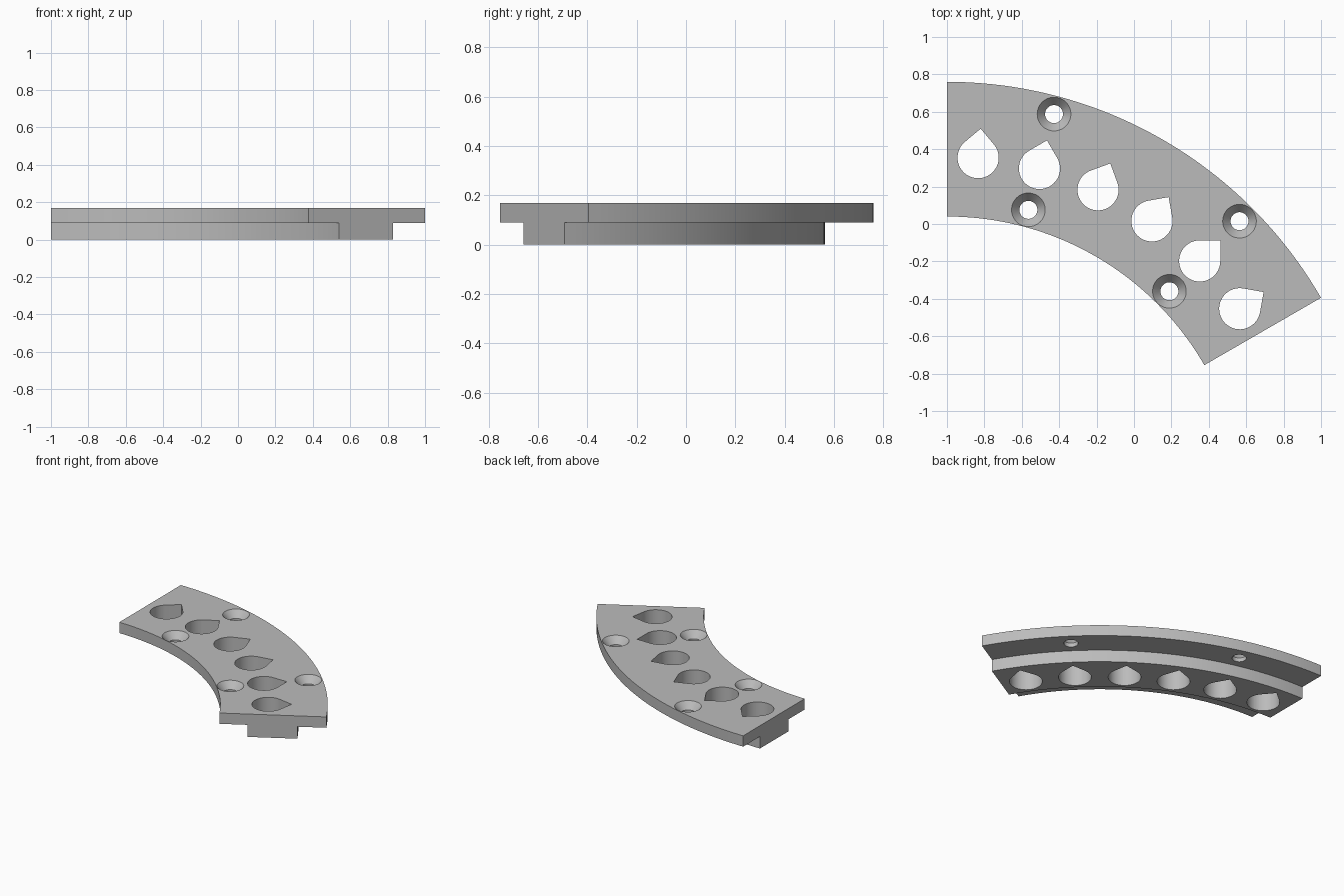
import bpy
import bmesh
from math import sin, cos, pi, radians
from mathutils import Vector

cube = bpy.data.objects.get("Cube")
if cube:
    bpy.data.objects.remove(cube, do_unlink=True)

CENTRE = Vector((-1.0, -1.549, 0.0))   # centre of the ring
TOP, LEDGE = 0.169, 0.089
R_IN, R_OUT = 1.589, 2.309             # upper plate
RIB_IN, RIB_OUT = 1.778, 2.113         # lower rib
SEGMENTS = 48


def polar(radius, degrees, z=0.0):
    a = radians(degrees)
    return CENTRE + Vector((radius * cos(a), radius * sin(a), z))


def loft(name, rings, material=None):
    """Skin a list of closed point rings and cap both ends."""
    bm = bmesh.new()
    loops = [[bm.verts.new(p) for p in ring] for ring in rings]
    n = len(rings[0])
    for a, b in zip(loops, loops[1:]):
        for i in range(n):
            j = (i + 1) % n
            bm.faces.new((a[i], a[j], b[j], b[i]))
    bm.faces.new(loops[0])
    bm.faces.new(loops[-1])
    bmesh.ops.recalc_face_normals(bm, faces=bm.faces)
    mesh = bpy.data.meshes.new(name)
    bm.to_mesh(mesh)
    bm.free()
    if material:
        mesh.materials.append(material)
    obj = bpy.data.objects.new(name, mesh)
    bpy.context.collection.objects.link(obj)
    return obj


def circle(centre, radius, z, count=48):
    return [centre + Vector((radius * cos(t), radius * sin(t), z))
            for t in (2 * pi * i / count for i in range(count))]


def teardrop(centre, radius, heading, z, count=42):
    """Round hole whose two tangents meet in a right-angled tip."""
    points = [centre + Vector((radius * 2 ** 0.5 * cos(heading),
                               radius * 2 ** 0.5 * sin(heading), z))]
    for i in range(count + 1):
        t = heading + pi / 4 + 1.5 * pi * i / count
        points.append(centre + Vector((radius * cos(t), radius * sin(t), z)))
    return points


grey = bpy.data.materials.new("plain grey")
grey.use_nodes = True
colour = (0.5, 0.5, 0.5, 1.0)
grey.diffuse_color = colour
grey.node_tree.nodes["Principled BSDF"].inputs["Base Color"].default_value = colour

# Stepped section swept through a sixth of a ring
section = [(R_IN, TOP), (R_OUT, TOP), (R_OUT, LEDGE), (RIB_OUT, LEDGE),
           (RIB_OUT, 0), (RIB_IN, 0), (RIB_IN, LEDGE), (R_IN, LEDGE)]
body = loft("ring_segment",
            [[polar(r, 90 - 60 * i / SEGMENTS, z) for r, z in section]
             for i in range(SEGMENTS + 1)], grey)

cutters = []
# Six teardrop holes pointing outward
for k in range(6):
    angle = 85 - 10 * k
    c = polar(1.911, angle)
    cutters.append(loft("teardrop_cutter",
                        [teardrop(c, 0.11, radians(angle), z)
                         for z in (-0.1, TOP + 0.1)], grey))

# Four countersunk screw holes
for angle in (75, 45):
    for radius in (1.682, 2.212):
        c = polar(radius, angle)
        steps = [(0.048, -0.1), (0.048, TOP - 0.05), (0.09, TOP), (0.09, TOP + 0.1)]
        cutters.append(loft("screw_hole_cutter",
                            [circle(c, r, z) for r, z in steps], grey))

# Cut the holes, then drop the cutters
bpy.ops.object.select_all(action='DESELECT')
bpy.context.view_layer.objects.active = body
body.select_set(True)
for cutter in cutters:
    cutter.hide_render = True
    mod = body.modifiers.new("hole", 'BOOLEAN')
    mod.operation = 'DIFFERENCE'
    mod.solver = 'EXACT'
    mod.object = cutter
    bpy.ops.object.modifier_apply(modifier=mod.name)
    bpy.data.objects.remove(cutter, do_unlink=True)

bpy.ops.object.shade_smooth_by_angle(angle=radians(30))
